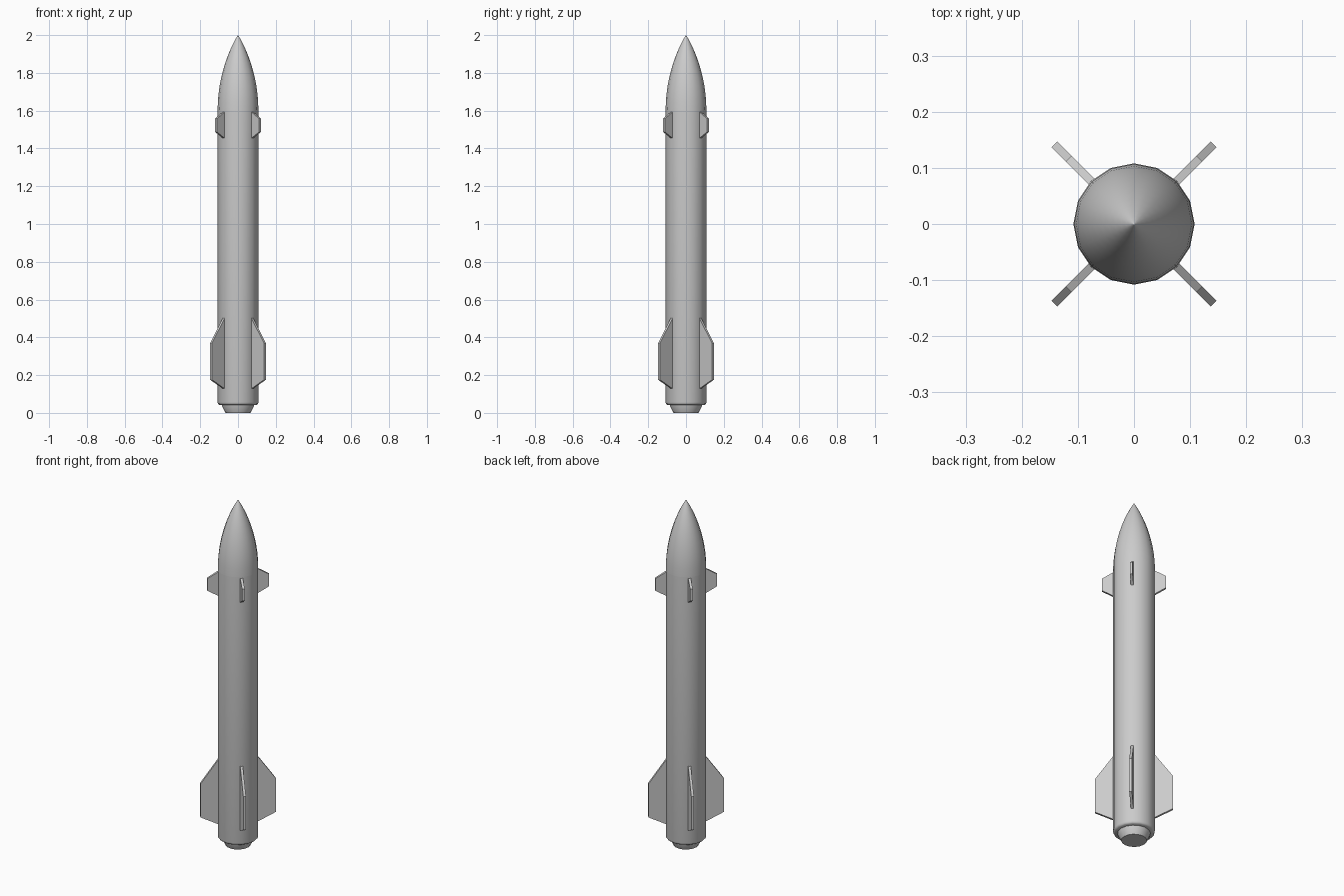
import bpy, bmesh, math

if "Cube" in bpy.data.objects:
    bpy.data.objects.remove(bpy.data.objects["Cube"])

SIDES = 16
R = 0.108


def finish(name, bm):
    bmesh.ops.recalc_face_normals(bm, faces=bm.faces)
    mesh = bpy.data.meshes.new(name)
    bm.to_mesh(mesh)
    bm.free()
    ob = bpy.data.objects.new(name, mesh)
    bpy.context.collection.objects.link(ob)
    return ob


def lathe(name, profile):
    """Spin (radius, z) points into a closed 16-sided solid; radius 0 makes a tip."""
    bm = bmesh.new()
    rings = []
    for r, z in profile:
        n = SIDES if r > 0 else 1
        rings.append([bm.verts.new((r * math.cos(2 * math.pi * i / SIDES),
                                    r * math.sin(2 * math.pi * i / SIDES), z))
                      for i in range(n)])
    for a, b in zip(rings, rings[1:]):
        for i in range(SIDES):
            j = (i + 1) % SIDES
            if len(b) == 1:
                bm.faces.new((a[i], a[j], b[0]))
            else:
                bm.faces.new((a[i], a[j], b[j], b[i]))
    for ring in (rings[0], rings[-1]):
        if len(ring) > 1:
            bm.faces.new(ring)
    ob = finish(name, bm)
    bpy.ops.object.select_all(action='DESELECT')
    bpy.context.view_layer.objects.active = ob
    ob.select_set(True)
    bpy.ops.object.shade_smooth_by_angle(angle=math.radians(40))
    return ob


def fin(name, outline, angle, thickness=0.014):
    """Flat plate from a (radius, z) outline, turned around the body axis."""
    bm = bmesh.new()
    c, s, h = math.cos(angle), math.sin(angle), thickness / 2
    sides = [[bm.verts.new((r * c - t * s, r * s + t * c, z)) for r, z in outline]
             for t in (-h, h)]
    bm.faces.new(sides[0])
    bm.faces.new(sides[1])
    n = len(outline)
    for i in range(n):
        j = (i + 1) % n
        bm.faces.new((sides[0][i], sides[0][j], sides[1][j], sides[1][i]))
    return finish(name, bm)


# Body tube with a rounded lower edge
lathe("body_tube", [(0.08, 0.042), (0.1, 0.043), (0.106, 0.048), (R, 0.056), (R, 1.6)])

# Curved nose cone
STEPS = 14
nose = []
for k in range(STEPS + 1):
    t = math.sin(math.pi / 2 * k / STEPS)
    nose.append((R * (1 - t * t) ** 0.92 if k < STEPS else 0, 1.6 + 0.4 * t))
lathe("nose_cone", nose)

# Engine nozzle
lathe("nozzle", [(0.066, 0), (0.084, 0.036), (0.085, 0.046)])

# Four tail fins and four small forward fins, on the diagonals
tail = [(0.09, 0.526), (0.201, 0.37), (0.201, 0.175), (0.09, 0.12)]
forward = [(0.09, 1.603), (0.165, 1.558), (0.165, 1.488), (0.09, 1.444)]
for i in range(4):
    a = math.pi / 4 + i * math.pi / 2
    fin(f"tail_fin_{i + 1}", tail, a)
    fin(f"forward_fin_{i + 1}", forward, a)
